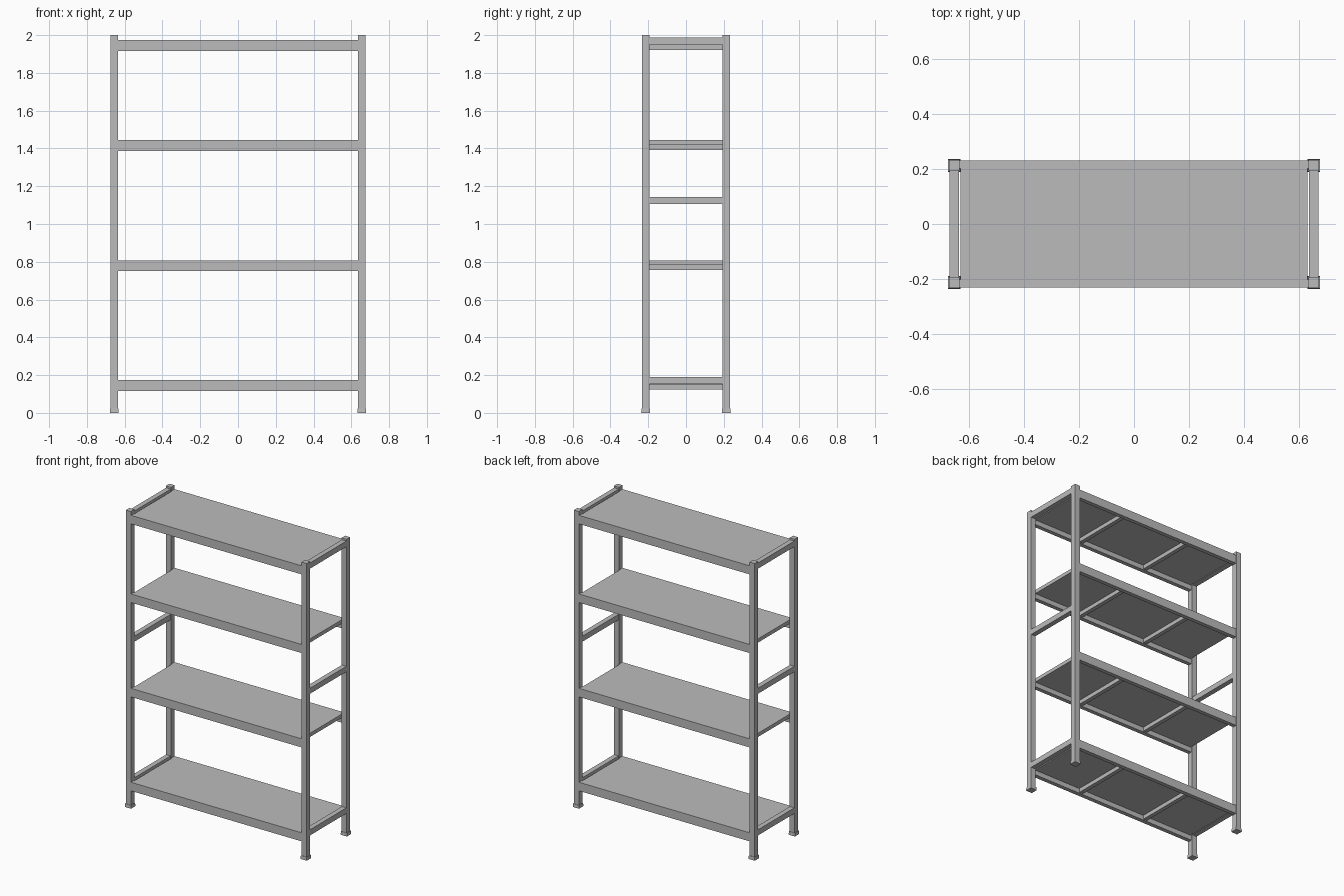
import bpy
import bmesh

if "Cube" in bpy.data.objects:
    bpy.data.objects.remove(bpy.data.objects["Cube"])

grey = bpy.data.materials.new("mid grey metal")
grey.diffuse_color = (0.5, 0.5, 0.5, 1)
grey.use_nodes = True
grey.node_tree.nodes["Principled BSDF"].inputs["Base Color"].default_value = grey.diffuse_color


def box(name, x, y, z, top_scale=1.0):
    """Box from (min, max) ranges, with an optional tapered top."""
    cx, cy = sum(x) / 2, sum(y) / 2
    bm = bmesh.new()
    bmesh.ops.create_cube(bm, size=1)
    for v in bm.verts:
        s = top_scale if v.co.z > 0 else 1.0
        v.co.x = cx + v.co.x * (x[1] - x[0]) * s
        v.co.y = cy + v.co.y * (y[1] - y[0]) * s
        v.co.z = z[1] if v.co.z > 0 else z[0]
    mesh = bpy.data.meshes.new(name)
    bm.to_mesh(mesh)
    bm.free()
    mesh.materials.append(grey)
    ob = bpy.data.objects.new(name, mesh)
    bpy.context.collection.objects.link(ob)
    return ob


def around(c, half):
    return (c - half, c + half)


PX, PY, PW = 0.655, 0.2135, 0.019   # post centre and half width

# corner posts and feet
for sx in (-1, 1):
    for sy in (-1, 1):
        x, y = sx * PX, sy * PY
        box("corner_post", around(x, PW), around(y, PW), (0.01, 2.0))
        box("foot", around(x, 0.0235), around(y, 0.0235), (0, 0.022), 0.93)

    # side rails joining front and back posts
    for z0, z1 in ((0.152, 0.19), (1.107, 1.144), (1.95, 1.988)):
        box("side_rail", around(sx * PX, 0.017), (-PY + PW, PY - PW), (z0, z1))

# shelves: panel between two long beams, with two cross bars below
for top in (0.175, 0.808, 1.444, 1.974):
    box("shelf_panel", (-0.632, 0.632), (-0.203, 0.203), (top - 0.025, top))
    for s in (-1, 1):
        beam_y = sorted((s * 0.203, s * 0.231))
        box("shelf_beam", (-0.637, 0.637), beam_y, (top - 0.058, top))
        box("cross_bar", around(s * 0.26, 0.014), (-0.203, 0.203),
            (top - 0.052, top - 0.025))
